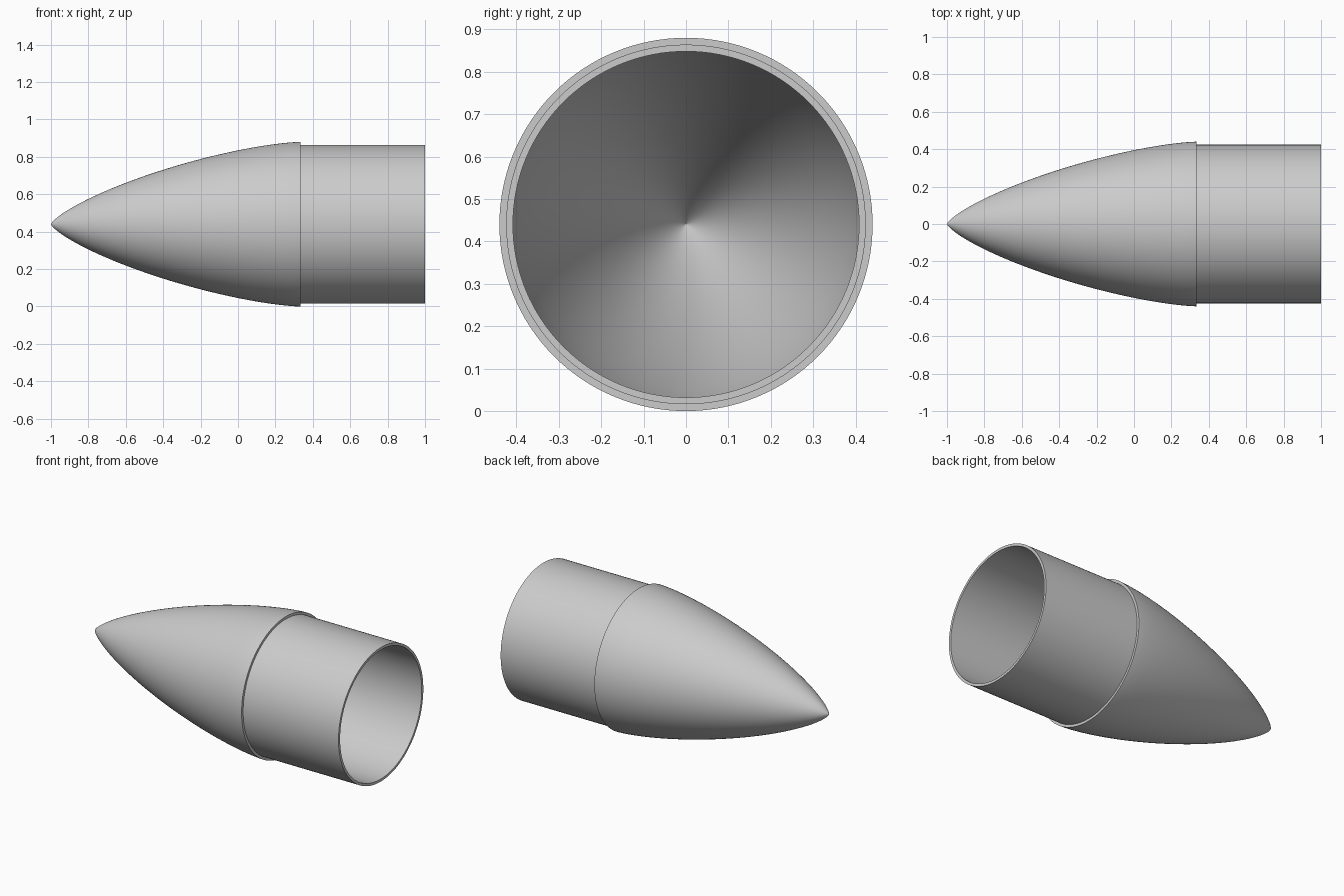
import bpy
import bmesh
import math
from mathutils import Vector

cube = bpy.data.objects.get("Cube")
if cube:
    bpy.data.objects.remove(cube, do_unlink=True)

RADIUS = 0.44
WALL = 0.016
TIP_X, BASE_X, END_X = -1.0, 0.333, 1.0
STEPS = 64
SEGMENTS = 128

grey = bpy.data.materials.new("light grey")
grey.use_nodes = True
colour = (0.6, 0.6, 0.6, 1)
grey.diffuse_color = colour
grey.node_tree.nodes["Principled BSDF"].inputs["Base Color"].default_value = colour


def lathe(name, profile, closed):
    """Spin (x, radius) points around the long axis."""
    bm = bmesh.new()
    verts = [bm.verts.new((x, 0, RADIUS + r)) for x, r in profile]
    edges = [bm.edges.new(pair) for pair in zip(verts, verts[1:])]
    if closed:
        edges.append(bm.edges.new((verts[-1], verts[0])))
    bmesh.ops.spin(bm, geom=verts + edges, cent=Vector((0, 0, RADIUS)),
                   axis=Vector((1, 0, 0)), angle=math.tau,
                   steps=SEGMENTS, use_merge=True)
    bmesh.ops.remove_doubles(bm, verts=bm.verts[:], dist=0.00002)
    bmesh.ops.recalc_face_normals(bm, faces=bm.faces[:])
    mesh = bpy.data.meshes.new(name)
    bm.to_mesh(mesh)
    bm.free()
    mesh.materials.append(grey)
    obj = bpy.data.objects.new(name, mesh)
    bpy.context.collection.objects.link(obj)
    bpy.ops.object.select_all(action="DESELECT")
    obj.select_set(True)
    bpy.context.view_layer.objects.active = obj
    bpy.ops.object.shade_smooth_by_angle(angle=math.radians(35))
    return obj


def nose_point(step):
    """Low-drag curve, with points bunched towards the blunt tip."""
    theta = math.pi * step / STEPS
    x = TIP_X + (BASE_X - TIP_X) * (1 - math.cos(theta)) / 2
    area = max(theta - math.sin(2 * theta) / 2, 0)
    return x, RADIUS * math.sqrt(area / math.pi)


# Hollow nose: outer curve to the base, then the inner curve back to the axis
outer = [nose_point(i) for i in range(STEPS + 1)]
inner = [(x, r - WALL) for x, r in reversed(outer) if r > WALL * 1.05]
inner.append((inner[-1][0] - WALL / 10, 0))
lathe("nose_shell", outer + inner, False)

# Open shoulder tube that slides into the body
tube = RADIUS - WALL
lathe("shoulder_tube", [(BASE_X, tube), (END_X, tube),
                        (END_X, tube - WALL), (BASE_X, tube - WALL)], True)
